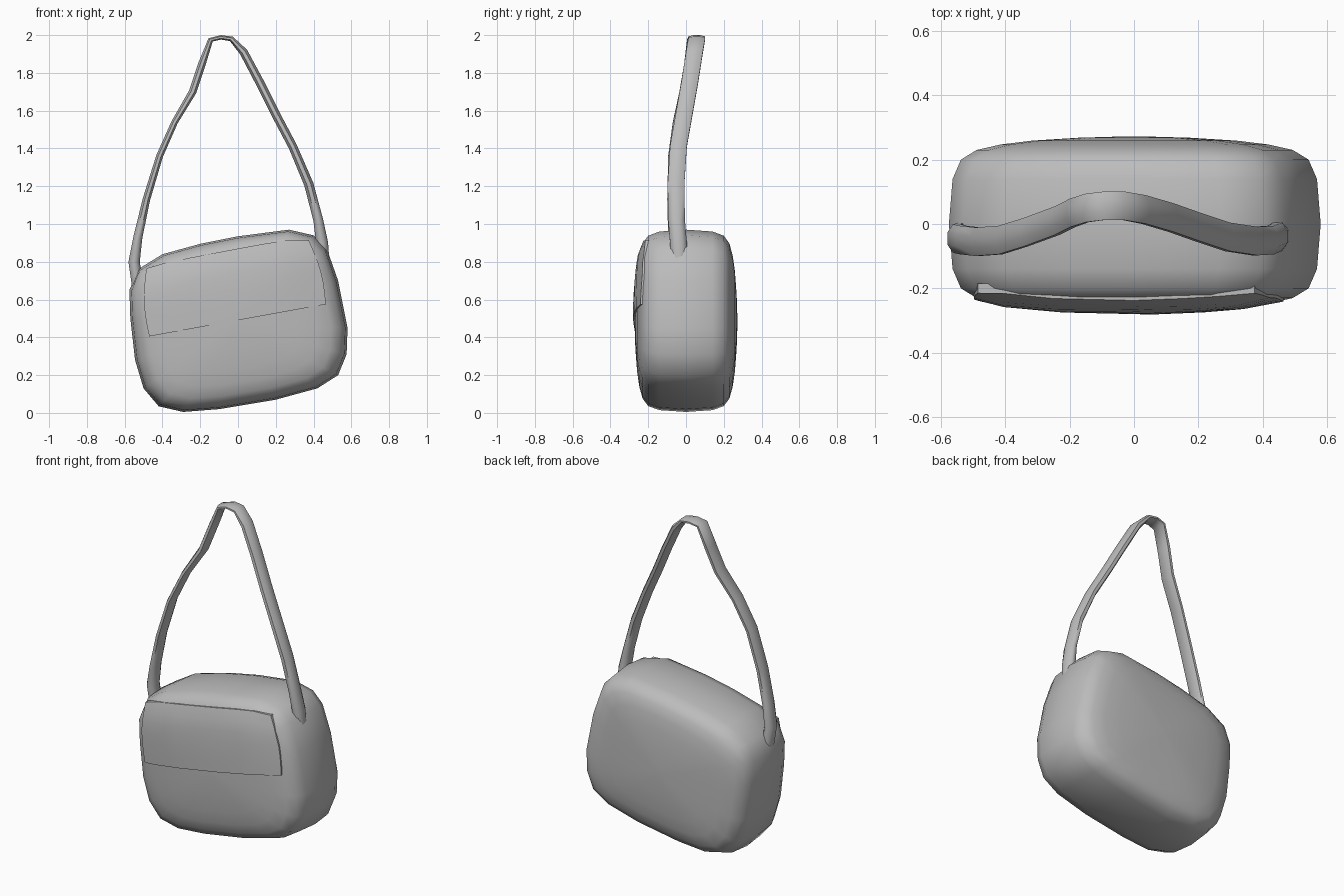
import bpy, bmesh, math
from mathutils import Vector
from mathutils.bvhtree import BVHTree

cube = bpy.data.objects.get("Cube")
if cube:
    bpy.data.objects.remove(cube, do_unlink=True)

grey = bpy.data.materials.new("soft_grey")
grey.use_nodes = True
grey.diffuse_color = (0.5, 0.5, 0.5, 1)
grey.node_tree.nodes["Principled BSDF"].inputs["Base Color"].default_value = (0.5, 0.5, 0.5, 1)


def finish(bm, name, angle):
    bmesh.ops.recalc_face_normals(bm, faces=bm.faces)
    mesh = bpy.data.meshes.new(name)
    bm.to_mesh(mesh)
    mesh.materials.append(grey)
    obj = bpy.data.objects.new(name, mesh)
    bpy.context.collection.objects.link(obj)
    bpy.ops.object.select_all(action="DESELECT")
    obj.select_set(True)
    bpy.context.view_layer.objects.active = obj
    bpy.ops.object.shade_smooth_by_angle(angle=math.radians(angle))
    return obj


def loft(bm, rings):
    loops = [[bm.verts.new(p) for p in ring] for ring in rings]
    for a, b in zip(loops, loops[1:]):
        for i in range(len(a)):
            j = (i + 1) % len(a)
            bm.faces.new((a[i], a[j], b[j], b[i]))
    bm.faces.new(loops[0])
    bm.faces.new(loops[-1])


# Tilted pillow body: one front outline, shrunk towards the front and back
outline = [(-.53, .76), (-.4, .84), (-.2, .895), (0, .935), (.27, .97), (.4, .94),
           (.47, .87), (.53, .7), (.58, .45), (.575, .31), (.53, .2), (.42, .13),
           (.2, .07), (-.1, .02), (-.29, .005), (-.42, .035), (-.5, .13),
           (-.545, .28), (-.57, .5), (-.575, .65)]
half = [(.272, .06), (.268, .3), (.259, .55), (.247, .72), (.23, .85), (.2, .935), (.14, .98)]
layers = [(-y, s) for y, s in half] + [(0, 1)] + half[::-1]
mid = .48
bm = bmesh.new()
loft(bm, [[(x * s, y, mid + (z - mid) * s) for x, z in outline] for y, s in layers])
tree = BVHTree.FromBMesh(bm)
finish(bm, "bag_body", 50)
bm.free()

# Front flap: a thin slab following the body's front surface
top_edge = [(-.485, .765), (-.4, .79), (-.25, .822), (0, .87), (.15, .897), (.26, .913), (.375, .913)]
rows = 6
bm = bmesh.new()
grid = []
for i, (tx, tz) in enumerate(top_edge):
    u = (tx - top_edge[0][0]) / (top_edge[-1][0] - top_edge[0][0])
    bx, bz = -.47 + .935 * u, .405 + .17 * u
    column = []
    for k in range(rows + 1):
        v = k / rows
        bulge = math.sin(math.pi * v) * .02 * (2 * u - 1)
        x, z = bx + (tx - bx) * v + bulge, bz + (tz - bz) * v
        hit = tree.ray_cast(Vector((x, -1, z)), Vector((0, 1, 0)))[0]
        y = min(hit.y if hit else 0, -.205) - .01
        column.append(bm.verts.new((x, y, z)))
    grid.append(column)
for a, b in zip(grid, grid[1:]):
    for k in range(rows):
        bm.faces.new((a[k], b[k], b[k + 1], a[k + 1]))
rim = [e for e in bm.edges if e.is_boundary]
side = bmesh.ops.extrude_edge_only(bm, edges=rim)["geom"]
bmesh.ops.translate(bm, vec=(0, .03, 0), verts=[g for g in side if isinstance(g, bmesh.types.BMVert)])
finish(bm, "front_flap", 35)
bm.free()

# Shoulder strap: flattened oval swept along x, y, z with a half thickness
path = [(-.53, -.04, .66, .03), (-.55, -.045, .8, .03), (-.53, -.05, .93, .024),
        (-.485, -.055, 1.13, .02), (-.415, -.05, 1.36, .018), (-.335, -.025, 1.54, .017),
        (-.24, .01, 1.7, .02), (-.19, .035, 1.85, .02), (-.145, .05, 1.975, .014),
        (-.09, .057, 1.988, .012), (-.035, .057, 1.98, .014), (.03, .045, 1.91, .022),
        (.115, .02, 1.75, .023), (.2, -.01, 1.58, .023), (.29, -.04, 1.41, .023),
        (.375, -.053, 1.21, .025), (.425, -.05, 1.02, .026), (.445, -.04, .9, .032),
        (.45, -.035, .8, .034)]
sides = 8
rings = []
for i, (x, y, z, t) in enumerate(path):
    before, after = path[max(i - 1, 0)], path[min(i + 1, len(path) - 1)]
    out = Vector((before[2] - after[2], 0, after[0] - before[0])).normalized()
    ring = []
    for k in range(sides):
        a = math.tau * (k + .5) / sides
        ring.append(Vector((x, y, z)) + out * (t * 1.08 * math.sin(a))
                    + Vector((0, .048 * math.cos(a), 0)))
    rings.append(ring)
bm = bmesh.new()
loft(bm, rings)
finish(bm, "shoulder_strap", 60)
bm.free()
